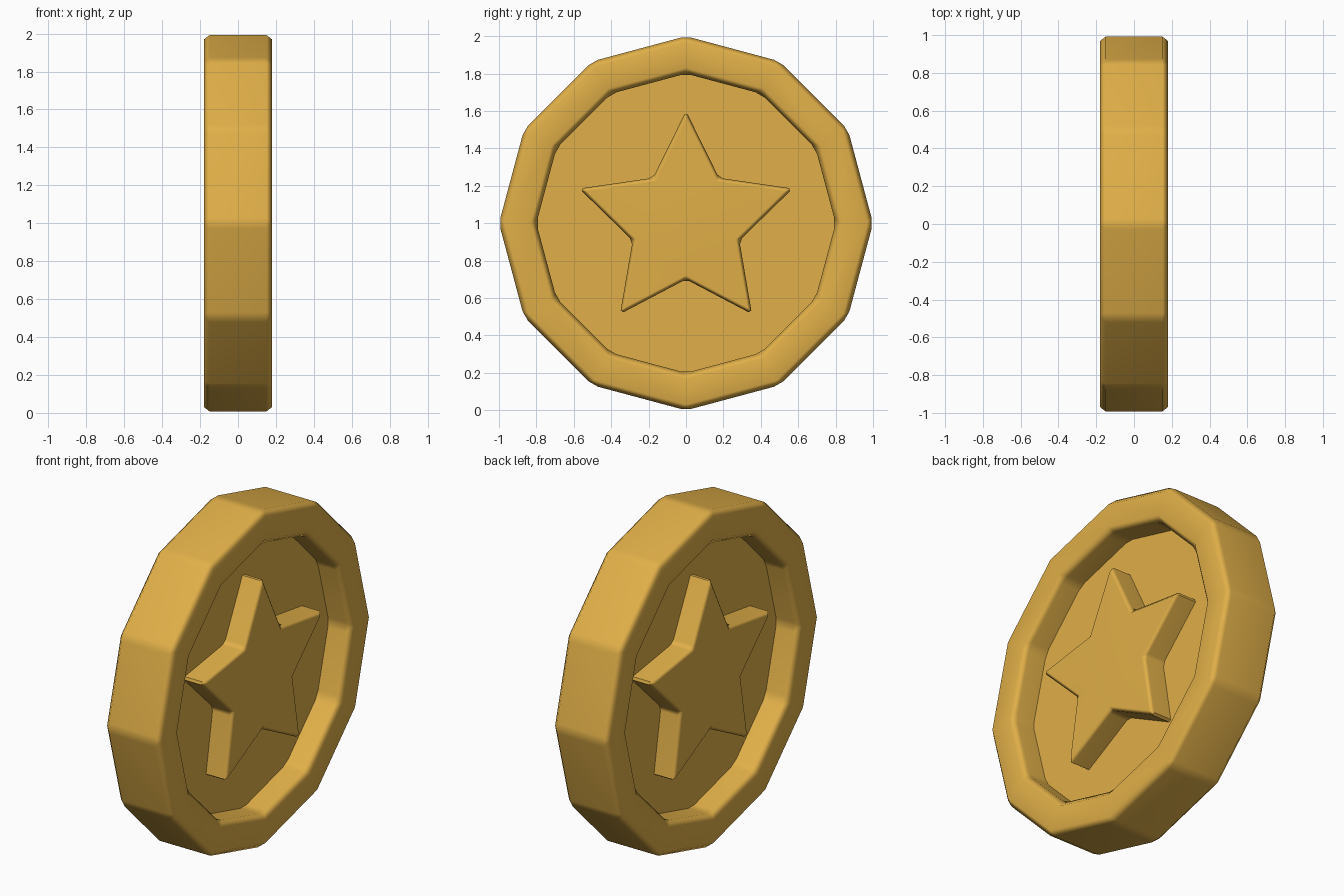
import bpy, bmesh, math

if "Cube" in bpy.data.objects:
    bpy.data.objects.remove(bpy.data.objects["Cube"])

gold = bpy.data.materials.new("gold")
gold.diffuse_color = (0.75, 0.43, 0.065, 1)
gold.use_nodes = True
gold.node_tree.nodes["Principled BSDF"].inputs["Base Color"].default_value = gold.diffuse_color


def ring_points(n, radii, scale=1.0):
    """Points round the x axis, first one at the top; radii alternate."""
    return [(scale * radii[i % len(radii)] * math.sin(2 * math.pi * i / n),
             1 + scale * radii[i % len(radii)] * math.cos(2 * math.pi * i / n))
            for i in range(n)]


def finish(bm, name, bevel):
    bmesh.ops.recalc_face_normals(bm, faces=bm.faces)
    if bevel:
        edges = [e for e in bm.edges if e.calc_face_angle(0) > math.radians(20)]
        bmesh.ops.bevel(bm, geom=edges, offset=bevel, segments=1,
                        profile=0.5, affect='EDGES', clamp_overlap=True)
    bmesh.ops.recalc_face_normals(bm, faces=bm.faces)
    me = bpy.data.meshes.new(name)
    bm.to_mesh(me)
    bm.free()
    me.materials.append(gold)
    ob = bpy.data.objects.new(name, me)
    bpy.context.collection.objects.link(ob)
    bpy.ops.object.select_all(action='DESELECT')
    ob.select_set(True)
    bpy.context.view_layer.objects.active = ob
    bpy.ops.object.shade_smooth_by_angle(angle=math.radians(50))
    if bevel:
        mod = ob.modifiers.new("even_shading", 'WEIGHTED_NORMAL')
        mod.keep_sharp = True
    return ob


def prism(name, pts, half, bevel):
    """Solid outline extruded both ways along x."""
    bm = bmesh.new()
    a = [bm.verts.new((-half, y, z)) for y, z in pts]
    b = [bm.verts.new((half, y, z)) for y, z in pts]
    bm.faces.new(a)
    bm.faces.new(b)
    for i in range(len(pts)):
        j = (i + 1) % len(pts)
        bm.faces.new((a[i], a[j], b[j], b[i]))
    return finish(bm, name, bevel)


# Raised twelve-sided rim, bevelled inside and out
N = 12
bm = bmesh.new()
profile = [(-0.18, 1.0), (0.18, 1.0), (0.18, 0.8), (-0.18, 0.8)]
loops = [[bm.verts.new((x, y, z)) for y, z in ring_points(N, [r])]
         for x, r in profile]
for k in range(4):
    p, q = loops[k], loops[(k + 1) % 4]
    for i in range(N):
        j = (i + 1) % N
        bm.faces.new((p[i], p[j], q[j], q[i]))
finish(bm, "coin_rim", 0.03)

# Recessed disc between the two faces
prism("coin_disc", ring_points(N, [0.85]), 0.035, 0)

# Star raised on both faces
prism("star", ring_points(10, [0.6, 0.3]), 0.17, 0.02)
